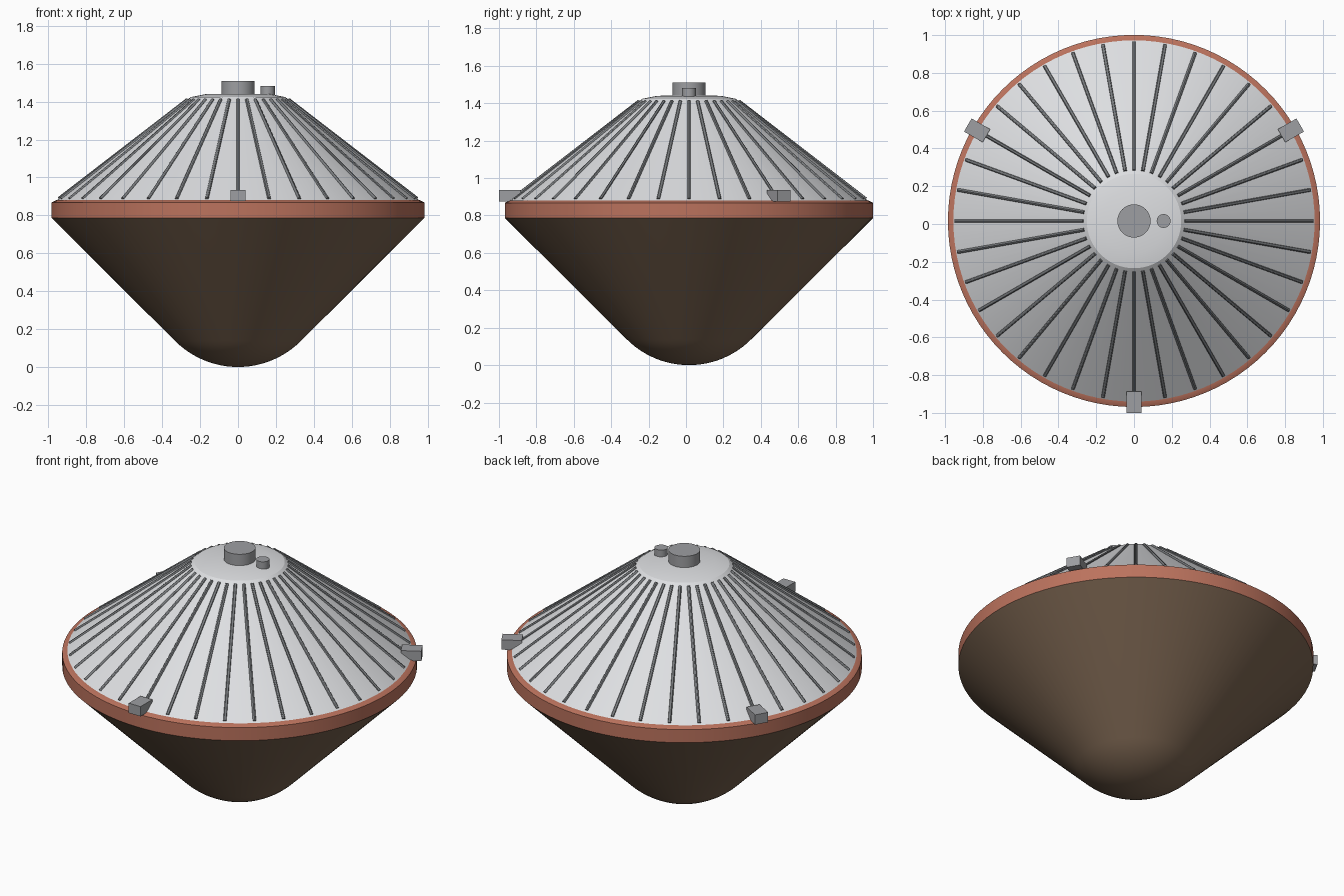
import bpy, bmesh
from math import sin, cos, pi, radians, atan2
from mathutils import Matrix, Vector

cube = bpy.data.objects.get("Cube")
if cube:
    bpy.data.objects.remove(cube, do_unlink=True)

CENTRE_Y = 0.016


def material(name, colour):
    m = bpy.data.materials.new(name)
    m.use_nodes = True
    rgba = (*colour, 1.0)
    m.diffuse_color = rgba
    bsdf = next(n for n in m.node_tree.nodes if n.type == 'BSDF_PRINCIPLED')
    bsdf.inputs["Base Color"].default_value = rgba
    return m


brown = material("warm brown", (0.195, 0.127, 0.08))
copper = material("copper red", (0.50, 0.17, 0.11))
silver = material("light grey", (0.73, 0.74, 0.76))
charcoal = material("charcoal", (0.19, 0.2, 0.21))
grey = material("mid grey", (0.34, 0.345, 0.36))


def finish(name, bm, mat, smooth=True):
    bmesh.ops.recalc_face_normals(bm, faces=bm.faces)
    mesh = bpy.data.meshes.new(name)
    bm.to_mesh(mesh)
    bm.free()
    mesh.materials.append(mat)
    obj = bpy.data.objects.new(name, mesh)
    obj.location.y = CENTRE_Y
    bpy.context.collection.objects.link(obj)
    if smooth:
        bpy.ops.object.select_all(action='DESELECT')
        obj.select_set(True)
        bpy.context.view_layer.objects.active = obj
        bpy.ops.object.shade_smooth_by_angle(angle=radians(30))
    return obj


def lathe(name, profile, mat, steps=96, x=0.0):
    """Turn a (radius, height) profile about the vertical axis."""
    bm = bmesh.new()
    verts = [bm.verts.new((r, 0, z)) for r, z in profile]
    edges = [bm.edges.new(pair) for pair in zip(verts, verts[1:])]
    bmesh.ops.spin(bm, geom=verts + edges, cent=(0, 0, 0), axis=(0, 0, 1),
                   angle=2 * pi, steps=steps)
    bmesh.ops.remove_doubles(bm, verts=bm.verts, dist=1e-5)
    bmesh.ops.translate(bm, verts=bm.verts, vec=(x, 0, 0))
    return finish(name, bm, mat)


# Rounded-nose lower cone
RIM = 0.985
NOSE = 0.47
arc = [(NOSE * sin(a), NOSE * (1 - cos(a)))
       for a in (radians(45) * i / 12 for i in range(13))]
lathe("lower_cone", arc + [(RIM, 0.787), (0, 0.787)], brown)

# Band around the widest point
lathe("rim_band", [(0.9, 0.787), (RIM, 0.787), (RIM, 0.867),
                   (0.96, 0.88), (0.9, 0.88), (0.9, 0.787)], copper)

# Upper cone and its shallow cap
BASE, TOP = Vector((0.964, 0.874)), Vector((0.25, 1.424))
lathe("upper_cone", [(0, BASE.y), BASE, TOP, (0, TOP.y)], silver)
lathe("top_cap", [(0, TOP.y), TOP, (0.17, 1.44), (0, 1.442)], silver)

# Round fittings on the cap
lathe("hatch_drum", [(0, 1.43), (0.088, 1.43), (0.088, 1.51), (0, 1.51)],
      grey, steps=48)
lathe("small_fitting", [(0, 1.43), (0.037, 1.43), (0.037, 1.482), (0, 1.482)],
      grey, steps=16, x=0.157)

# Radial ribs lying on the upper cone
bm = bmesh.new()
slope = TOP - BASE
start = BASE + slope * 0.025
end = BASE + slope * 0.975
mid = (start + end) / 2
length = (end - start).length
tilt = atan2(slope.x, slope.y)
for i in range(36):
    place = (Matrix.Rotation(radians(10) * i, 4, 'Z')
             @ Matrix.Translation((mid.x, 0, mid.y))
             @ Matrix.Rotation(tilt, 4, 'Y'))
    bmesh.ops.create_cone(bm, cap_ends=True, segments=12, radius1=0.009,
                          radius2=0.009, depth=length, matrix=place)
finish("ribs", bm, charcoal).data.shade_smooth()

# Three blocks on the rim
for name, angle in (("front_block", -90), ("left_block", 30),
                    ("right_block", 150)):
    bm = bmesh.new()
    place = (Matrix.Rotation(radians(angle), 4, 'Z')
             @ Matrix.Translation((0.959, 0, 0.905))
             @ Matrix.Diagonal((0.114, 0.08, 0.06, 1)))
    bmesh.ops.create_cube(bm, size=1, matrix=place)
    finish(name, bm, grey, smooth=False)
